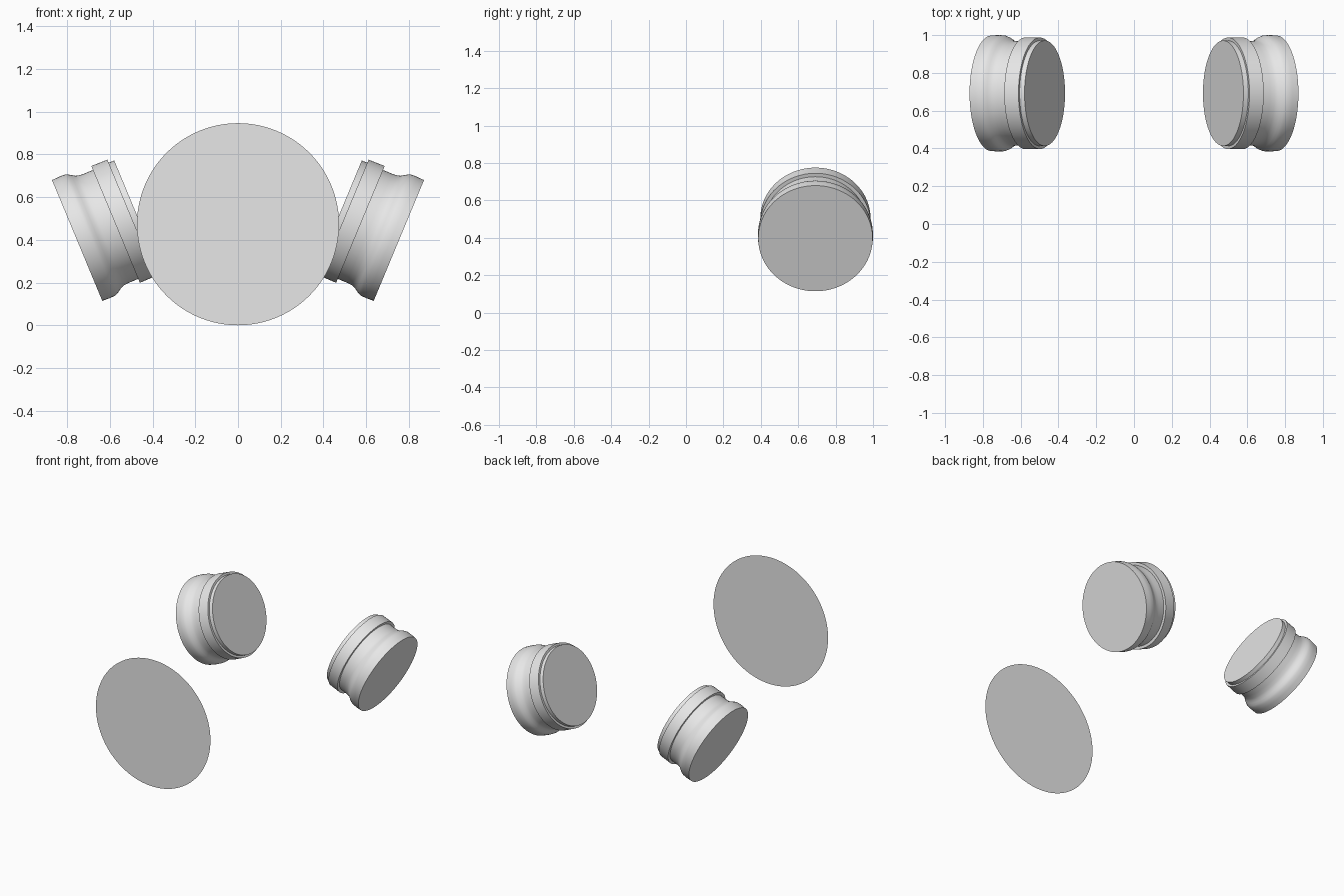
import bpy
import bmesh
from math import radians
from mathutils import Matrix, Vector

cube = bpy.data.objects.get("Cube")
if cube:
    bpy.data.objects.remove(cube, do_unlink=True)

grey = bpy.data.materials.new("light_grey")
grey.use_nodes = True
grey.diffuse_color = (0.8, 0.8, 0.8, 1)
grey.node_tree.nodes["Principled BSDF"].inputs["Base Color"].default_value = (0.8, 0.8, 0.8, 1)

SEGMENTS = 96
TILT = radians(22.6)


def add_object(name, bm):
    mesh = bpy.data.meshes.new(name)
    bm.to_mesh(mesh)
    bm.free()
    mesh.materials.append(grey)
    obj = bpy.data.objects.new(name, mesh)
    bpy.context.collection.objects.link(obj)
    return obj


def lathe(name, profile):
    """Turn (radius, height) points around local z, closing both ends flat."""
    bm = bmesh.new()
    points = [bm.verts.new((r, 0, h)) for r, h in profile]
    edges = [bm.edges.new(pair) for pair in zip(points, points[1:])]
    bmesh.ops.spin(bm, geom=points + edges, cent=(0, 0, 0), axis=(0, 0, 1),
                   angle=radians(360), steps=SEGMENTS)
    bmesh.ops.remove_doubles(bm, verts=bm.verts, dist=0.0005)
    rims = [e for e in bm.edges if e.is_boundary]
    bmesh.ops.holes_fill(bm, edges=rims, sides=0)
    bmesh.ops.recalc_face_normals(bm, faces=bm.faces)
    obj = add_object(name, bm)
    bpy.ops.object.select_all(action="DESELECT")
    obj.select_set(True)
    bpy.context.view_layer.objects.active = obj
    bpy.ops.object.shade_smooth_by_angle(angle=radians(35))
    return obj


# Flat round panel at the front
bm = bmesh.new()
bmesh.ops.create_circle(
    bm, cap_ends=True, segments=SEGMENTS, radius=0.473,
    matrix=Matrix.Translation((0, -1, 0.473)) @ Matrix.Rotation(radians(90), 4, "X"))
add_object("front_disc", bm)

# Outer drum with a waist, raised collar, and inner cap step
drum = [(0.306, 0), (0.308, 0.035), (0.307, 0.065), (0.301, 0.08), (0.292, 0.094),
        (0.283, 0.108), (0.278, 0.124), (0.276, 0.15), (0.276, 0.195),
        (0.296, 0.195), (0.295, 0.276), (0.279, 0.276), (0.279, 0.304)]

# Two tilted drums at the back, axes pointing inward and up
for side, label in ((1, "left"), (-1, "right")):
    obj = lathe(label + "_drum", drum)
    inward = Matrix.Rotation(-side * (radians(90) - TILT), 4, "Y")
    obj.matrix_world = Matrix.Translation(Vector((side * 0.753, 0.692, 0.397))) @ inward
